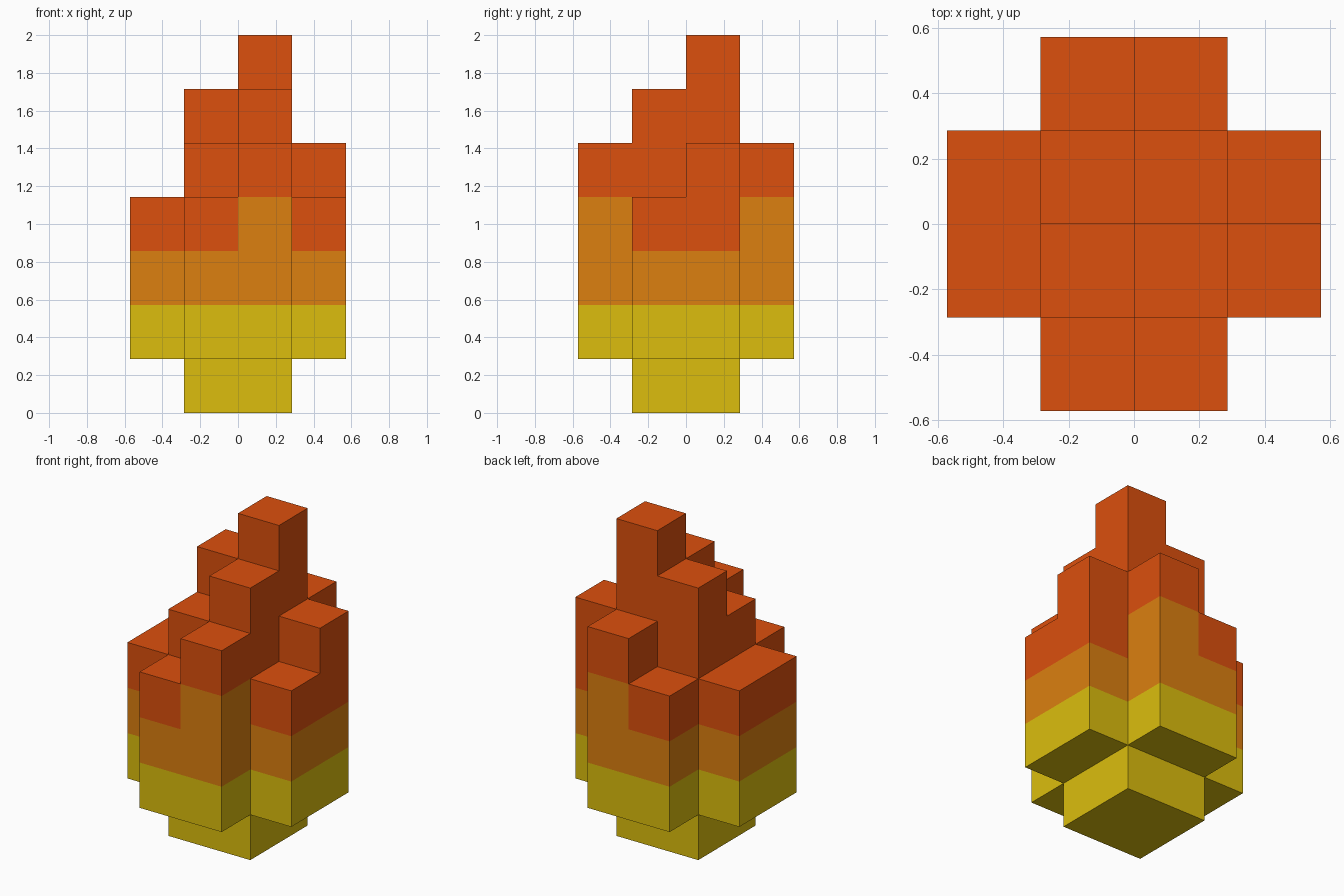
import bpy, bmesh
from mathutils import Vector

if "Cube" in bpy.data.objects:
    bpy.data.objects.remove(bpy.data.objects["Cube"])

U = 2 / 7  # one block

# Column heights in blocks, rows from front (-y) to back, left to right
HEIGHT = [[0, 4, 5, 0],
          [4, 5, 6, 4],
          [4, 6, 7, 5],
          [0, 4, 5, 0]]
TALL_ORANGE = {(2, 0), (2, 3)}  # columns whose orange band is two blocks high


def solid(x, y, z):
    if not (0 <= x < 4 and 0 <= y < 4):
        return False
    centre = x in (1, 2) and y in (1, 2)
    return (0 if centre else 1) <= z < HEIGHT[y][x]


def band(x, y, z):
    if z < 2:
        return "flame_base"
    return "flame_middle" if z < (4 if (x, y) in TALL_ORANGE else 3) else "flame_tips"


def add_exposed_faces(bm, cell):
    c = Vector(cell) + Vector((0.5, 0.5, 0.5))
    for axis in range(3):
        for sign in (-1, 1):
            n = Vector((0, 0, 0))
            n[axis] = sign
            if solid(*(int(a + b) for a, b in zip(cell, n))):
                continue
            a = Vector((0, 0, 0))
            a[(axis + 1) % 3] = 0.5
            b = n.cross(a)
            m = c + n * 0.5
            pts = [m - a - b, m + a - b, m + a + b, m - a + b]
            bm.faces.new([bm.verts.new(((p.x - 2) * U, (p.y - 2) * U, p.z * U))
                          for p in pts])


def build_band(name, color):
    bm = bmesh.new()
    for x in range(4):
        for y in range(4):
            for z in range(7):
                if solid(x, y, z) and band(x, y, z) == name:
                    add_exposed_faces(bm, (x, y, z))
    bmesh.ops.remove_doubles(bm, verts=bm.verts, dist=1e-4)
    # Merge flat neighbours into large faces
    bmesh.ops.dissolve_limit(bm, angle_limit=0.01, verts=bm.verts, edges=bm.edges)
    mesh = bpy.data.meshes.new(name)
    bm.to_mesh(mesh)
    bm.free()
    mat = bpy.data.materials.new(name + "_color")
    mat.diffuse_color = (*color, 1)
    mat.use_nodes = True
    mat.node_tree.nodes["Principled BSDF"].inputs["Base Color"].default_value = mat.diffuse_color
    mesh.materials.append(mat)
    bpy.context.collection.objects.link(bpy.data.objects.new(name, mesh))


# Yellow base, orange middle, red tips
build_band("flame_base", (0.716, 0.515, 0.004))
build_band("flame_middle", (0.716, 0.216, 0.005))
build_band("flame_tips", (0.716, 0.080, 0.004))
